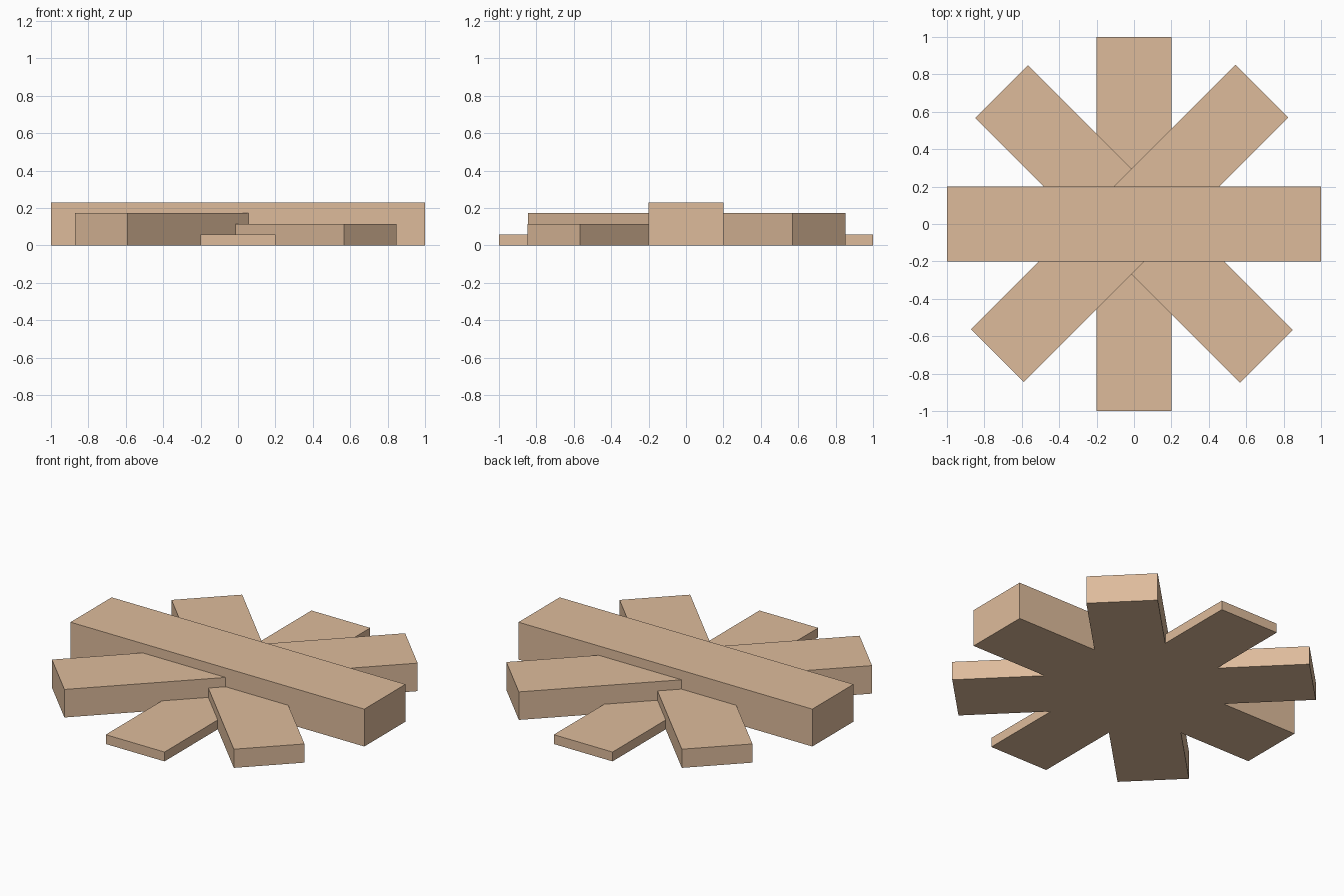
import bpy
import bmesh
import math
from mathutils import Matrix

if "Cube" in bpy.data.objects:
    bpy.data.objects.remove(bpy.data.objects["Cube"])

wood = bpy.data.materials.new("light_wood")
wood.diffuse_color = (0.73, 0.50, 0.33, 1.0)
wood.use_nodes = True
wood.node_tree.nodes["Principled BSDF"].inputs["Base Color"].default_value = wood.diffuse_color


def plank(name, angle, height, x=0.0, y=0.0):
    """Flat board standing on the floor, turned about the vertical axis."""
    mesh = bpy.data.meshes.new(name)
    bm = bmesh.new()
    place = (Matrix.Translation((x, y, height / 2))
             @ Matrix.Rotation(math.radians(angle), 4, 'Z')
             @ Matrix.Diagonal((2.0, 0.4, height, 1.0)))
    bmesh.ops.create_cube(bm, size=1.0, matrix=place)
    bm.to_mesh(mesh)
    bm.free()
    mesh.materials.append(wood)
    obj = bpy.data.objects.new(name, mesh)
    bpy.context.collection.objects.link(obj)


# Four crossing planks, each one step taller than the last
step = 0.0575
plank("lowest_plank", 90, step)
plank("second_plank", -45, 2 * step)
plank("third_plank", 45, 3 * step, -0.024, 0.003)
plank("top_plank", 0, 4 * step)
